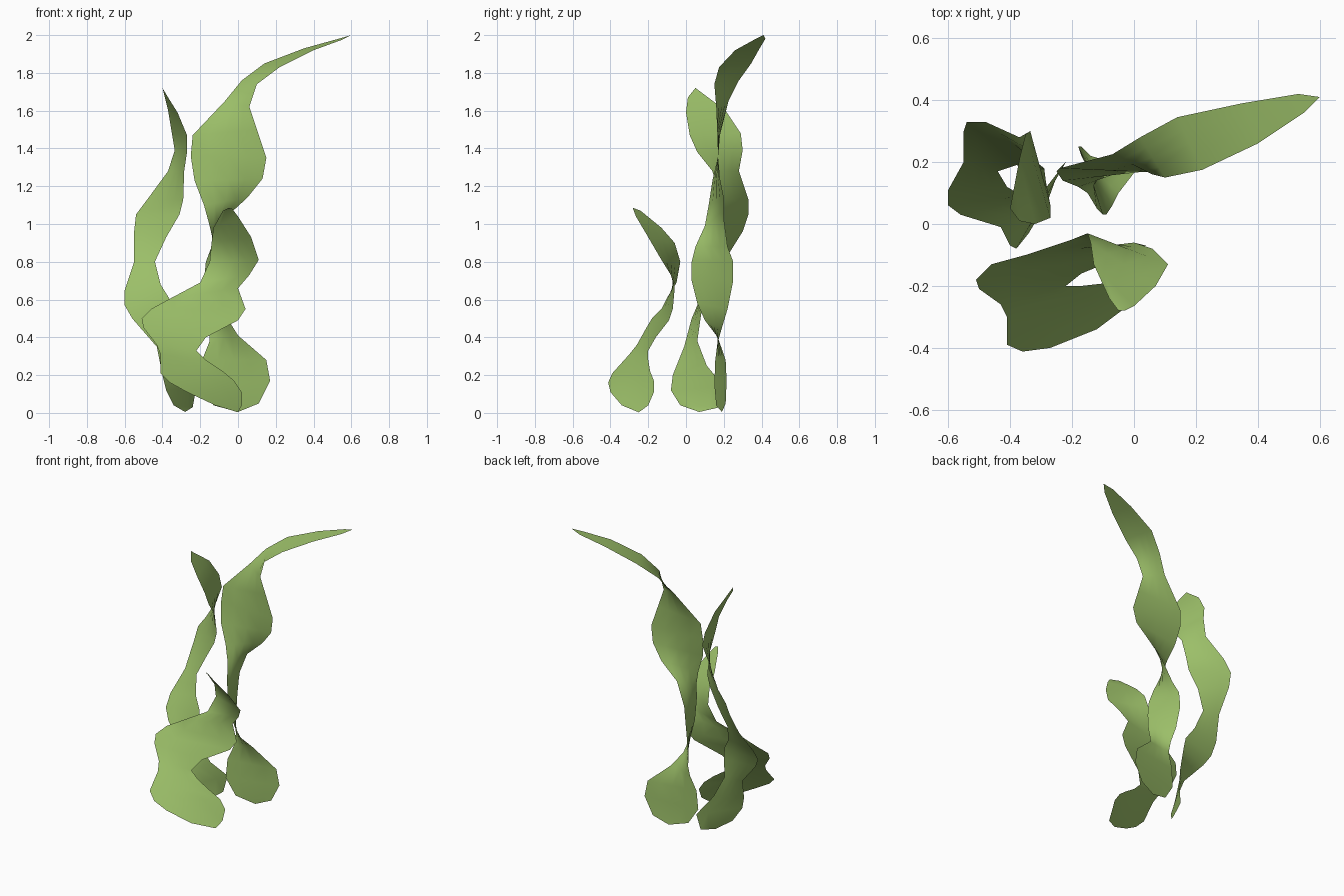
import bpy, bmesh
from mathutils import Vector

green = bpy.data.materials.new("leaf_green")
green.diffuse_color = (0.33, 0.52, 0.14, 1)
COLUMNS = 4


def ribbon(name, rail_a, rail_b):
    """Loft a thin twisting leaf between two edge rails, listed top to bottom."""
    bm = bmesh.new()
    rows = []
    for a, b in zip(rail_a, rail_b):
        a, b = Vector(a), Vector(b)
        rows.append([bm.verts.new(a.lerp(b, i / COLUMNS)) for i in range(COLUMNS + 1)])
    for upper, lower in zip(rows, rows[1:]):
        for i in range(COLUMNS):
            bm.faces.new((upper[i], lower[i], lower[i + 1], upper[i + 1]))
    # close both pointed ends
    bmesh.ops.remove_doubles(bm, verts=bm.verts[:], dist=0.0005)
    for f in bm.faces:
        f.smooth = True
    mesh = bpy.data.meshes.new(name)
    bm.to_mesh(mesh)
    bm.free()
    mesh.materials.append(green)
    obj = bpy.data.objects.new(name, mesh)
    bpy.context.collection.objects.link(obj)


# tall leaf, bending over to the right at its tip
tall_a = [(.6, .41, 2), (.53, .42, 1.98), (.35, .39, 1.93), (.14, .345, 1.85),
          (.02, .28, 1.76), (-.07, .225, 1.65), (-.24, .18, 1.47), (-.25, .17, 1.36),
          (-.23, .14, 1.23), (-.18, .12, 1.1), (-.15, .1, .99), (-.12, .05, .88),
          (-.1, .03, .8), (-.09, .03, .7), (-.07, .06, .58), (-.05, .1, .49),
          (0, .165, .41), (.15, .21, .28), (.17, .215, .17), (.11, .21, .05), (0, .19, .005)]
tall_b = [(.6, .41, 2), (.55, .36, 1.975), (.4, .26, 1.92), (.22, .175, 1.83),
          (.1, .15, 1.74), (.06, .16, 1.62), (.1, .165, 1.5), (.15, .17, 1.35),
          (.13, .18, 1.24), (.05, .2, 1.14), (-.07, .2, 1.03), (-.14, .22, .88),
          (-.17, .25, .8), (-.18, .25, .7), (-.17, .22, .55), (-.15, .19, .45),
          (-.15, .17, .38), (-.19, .155, .28), (-.2, .15, .15), (-.13, .16, .04), (0, .19, .005)]
ribbon("tall_leaf", tall_a, tall_b)

# middle leaf on the left
mid_a = [(-.4, .05, 1.72), (-.385, .13, 1.66), (-.37, .21, 1.6), (-.35, .29, 1.48),
         (-.335, .3, 1.39), (-.37, .28, 1.28), (-.48, .33, 1.13), (-.54, .33, 1.05),
         (-.55, .3, .96), (-.55, .2, .8), (-.6, .11, .65), (-.6, .06, .57),
         (-.56, .03, .5), (-.43, -.01, .35), (-.4, -.07, .2), (-.38, -.08, .12),
         (-.34, -.03, .04), (-.28, .07, .005)]
mid_b = [(-.4, .05, 1.72), (-.37, .01, 1.67), (-.32, 0, 1.59), (-.27, .02, 1.47),
         (-.27, .06, 1.38), (-.285, .14, 1.28), (-.29, .18, 1.13), (-.31, .18, 1.05),
         (-.38, .19, .93), (-.44, .17, .8), (-.41, .12, .68), (-.36, .09, .6),
         (-.35, .08, .52), (-.34, .06, .38), (-.29, .11, .25), (-.22, .2, .14),
         (-.24, .18, .03), (-.28, .07, .005)]
ribbon("middle_leaf", mid_a, mid_b)

# short curling leaf at the front
short_a = [(-.05, -.28, 1.085), (-.08, -.24, 1.07), (-.13, -.13, .98), (-.14, -.06, .9),
           (-.15, -.03, .8), (-.2, -.05, .69), (-.35, -.1, .61), (-.46, -.13, .55),
           (-.51, -.18, .5), (-.5, -.21, .45), (-.43, -.26, .36), (-.41, -.3, .31),
           (-.41, -.39, .21), (-.36, -.412, .16), (-.27, -.4, .11), (-.12, -.34, .04),
           (0, -.25, .003)]
short_b = [(-.05, -.28, 1.085), (-.03, -.28, 1.08), (0, -.265, 1.04), (.07, -.2, .93),
           (.11, -.13, .81), (.06, -.08, .73), (0, -.06, .66), (.04, -.07, .55),
           (0, -.09, .49), (-.17, -.16, .4), (-.22, -.2, .33), (-.17, -.2, .28),
           (-.08, -.19, .22), (-.02, -.17, .17), (.02, -.17, .11), (.02, -.2, .04),
           (0, -.25, .003)]
ribbon("short_leaf", short_a, short_b)
